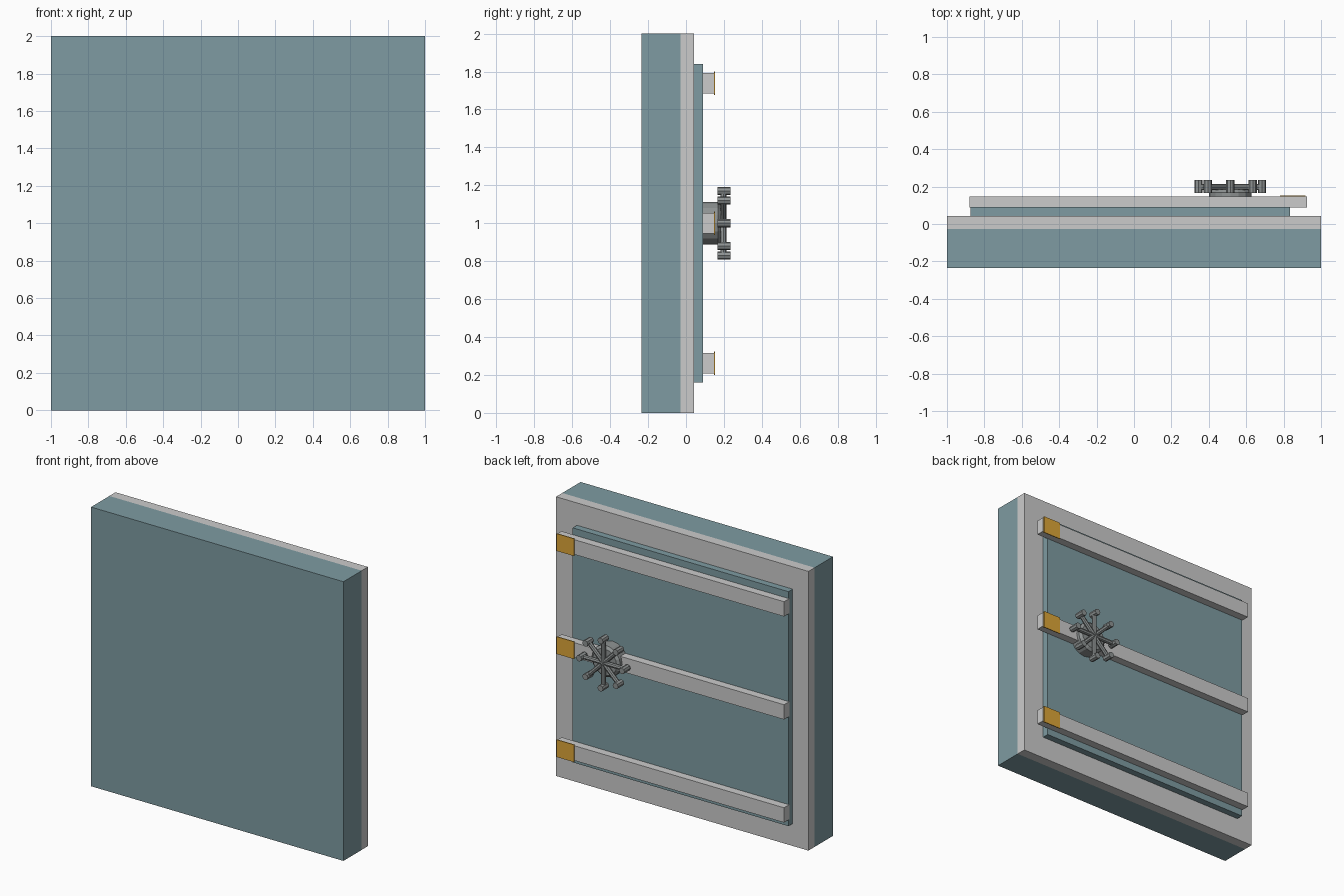
import bpy, bmesh
from math import pi, sin, cos, radians
from mathutils import Matrix, Vector

if "Cube" in bpy.data.objects:
    bpy.data.objects.remove(bpy.data.objects["Cube"])


def material(name, rgb):
    m = bpy.data.materials.new(name)
    m.diffuse_color = (*rgb, 1)
    m.use_nodes = True
    m.node_tree.nodes["Principled BSDF"].inputs["Base Color"].default_value = m.diffuse_color
    return m


TEAL = material("teal_steel", (0.21, 0.33, 0.36))
ORANGE = material("orange_paint", (0.72, 0.38, 0.04))
DARK = material("dark_metal", (0.27, 0.29, 0.29))


def finish(bm, name, mat=None):
    bmesh.ops.recalc_face_normals(bm, faces=bm.faces)
    me = bpy.data.meshes.new(name)
    bm.to_mesh(me)
    bm.free()
    if mat:
        me.materials.append(mat)
    ob = bpy.data.objects.new(name, me)
    bpy.context.collection.objects.link(ob)
    return ob


def box(name, x, y, z, mat=None):
    bm = bmesh.new()
    lo, hi = Vector((x[0], y[0], z[0])), Vector((x[1], y[1], z[1]))
    bmesh.ops.create_cube(bm, size=1, matrix=Matrix.Translation((lo + hi) / 2)
                          @ Matrix.Diagonal((*(hi - lo), 1)))
    return finish(bm, name, mat)


def rod(name, a, b, r1, r2, sides, mat):
    a, b = Vector(a), Vector(b)
    bm = bmesh.new()
    rot = (b - a).to_track_quat('Z', 'Y').to_matrix().to_4x4()
    bmesh.ops.create_cone(bm, cap_ends=True, segments=sides, radius1=r1, radius2=r2,
                          depth=(b - a).length,
                          matrix=Matrix.Translation((a + b) / 2) @ rot)
    return finish(bm, name, mat)


# Outer slab, frame and raised inner panel
box("outer_slab", (-1, 1), (-0.235, -0.028), (0, 2), TEAL)
box("door_frame", (-1, 1), (-0.028, 0.042), (0, 2))
box("inner_panel", (-0.875, 0.835), (0.042, 0.09), (0.16, 1.84), TEAL)

# Three locking bars with painted end plates
for label, z in (("lower", 0.262), ("middle", 1.0), ("upper", 1.738)):
    box(label + "_locking_bar", (-0.88, 0.924), (0.088, 0.147), (z - 0.053, z + 0.053))
    box(label + "_end_plate", (0.78, 0.918), (0.147, 0.153), (z - 0.062, z + 0.062), ORANGE)

# Wheel hub with bevelled rim
cx, cz = 0.515, 1.0
rod("hub_base", (cx, 0.088, cz), (cx, 0.168, cz), 0.113, 0.113, 16, DARK)
rod("hub_cap", (cx, 0.168, cz), (cx, 0.185, cz), 0.113, 0.095, 16, DARK)

# Eight spokes with crosswise grips
for i in range(8):
    a = radians(45 * i)
    dx, dz = cos(a), sin(a)
    tip = (cx + 0.17 * dx, cz + 0.17 * dz)
    rod("wheel_spoke_%d" % i, (cx, 0.197, cz), (tip[0], 0.197, tip[1]), 0.016, 0.016, 8, DARK)
    rod("wheel_grip_%d" % i, (tip[0], 0.167, tip[1]), (tip[0], 0.235, tip[1]),
        0.022, 0.022, 8, DARK)
